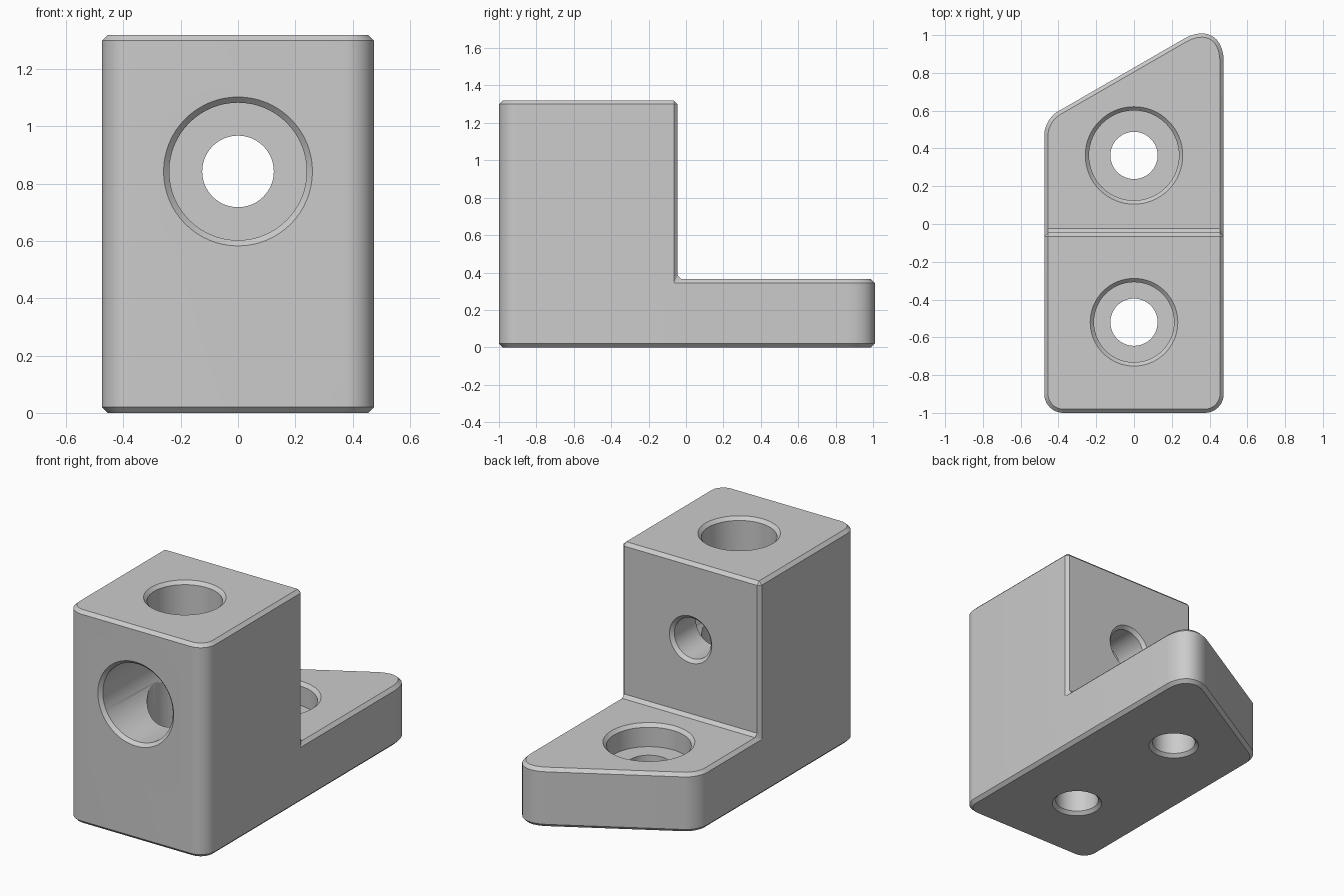
import bpy, bmesh, math
from mathutils import Matrix, Vector

cube = bpy.data.objects.get("Cube")
if cube:
    bpy.data.objects.remove(cube, do_unlink=True)

HALF_W, HEIGHT, PLATE_TOP, STEP_Y = 0.475, 1.32, 0.365, -0.045
CHAMFER, BOLT_R = 0.02, 0.125

grey = bpy.data.materials.new("plain_grey")
grey.use_nodes = True
colour = (0.6, 0.6, 0.6, 1)
grey.diffuse_color = colour
grey.node_tree.nodes["Principled BSDF"].inputs["Base Color"].default_value = colour


def make_object(name, bm):
    bmesh.ops.recalc_face_normals(bm, faces=bm.faces[:])
    mesh = bpy.data.meshes.new(name)
    bm.to_mesh(mesh)
    bm.free()
    mesh.materials.append(grey)
    obj = bpy.data.objects.new(name, mesh)
    bpy.context.collection.objects.link(obj)
    return obj


def subtract(target, cutter):
    cutter.hide_render = True
    cutter.hide_set(True)
    mod = target.modifiers.new(cutter.name, "BOOLEAN")
    mod.operation = "DIFFERENCE"
    mod.solver = "EXACT"
    mod.object = cutter


def bolt_cutter(name, origin, axis, head_r, head_depth, length):
    """Lathe a counterbored bolt hole, chamfered at both mouths."""
    over = 0.05
    profile = [(head_r + CHAMFER + over, -over), (head_r, CHAMFER),
               (head_r, head_depth), (BOLT_R, head_depth),
               (BOLT_R, length - CHAMFER), (BOLT_R + CHAMFER + over, length + over)]
    bm = bmesh.new()
    sides = 64
    rings = []
    for r, h in profile:
        rings.append([bm.verts.new((r * math.cos(math.tau * i / sides),
                                    r * math.sin(math.tau * i / sides), h))
                      for i in range(sides)])
    for low, high in zip(rings, rings[1:]):
        for i in range(sides):
            j = (i + 1) % sides
            bm.faces.new((low[i], low[j], high[j], high[i]))
    bm.faces.new(rings[0])
    bm.faces.new(rings[-1])
    turn = Vector((0, 0, 1)).rotation_difference(Vector(axis)).to_matrix().to_4x4()
    bm.transform(Matrix.Translation(origin) @ turn)
    return make_object(name, bm)


# Bracket body: footprint with a slanted back, extruded and corner-rounded
bm = bmesh.new()
footprint = [(-HALF_W, -1), (HALF_W, -1), (HALF_W, 1.102), (-HALF_W, 0.554)]
base = bm.faces.new([bm.verts.new((x, y, 0)) for x, y in footprint])
top = bmesh.ops.extrude_face_region(bm, geom=[base])["geom"]
bmesh.ops.translate(bm, vec=(0, 0, HEIGHT),
                    verts=[v for v in top if isinstance(v, bmesh.types.BMVert)])
for radius, at_front in ((0.1, True), (0.14, False)):
    uprights = [e for e in bm.edges
                if abs(e.verts[0].co.z - e.verts[1].co.z) > 1
                and (e.verts[0].co.y < -0.85 if at_front else e.verts[0].co.y > 0.5)]
    # convert each radius to the distance along the sides of its own corner
    for e in uprights:
        offset = radius * math.tan(e.calc_face_angle() / 2)
        bmesh.ops.bevel(bm, geom=[e], offset=offset, offset_type="OFFSET",
                        segments=10, profile=0.5, affect="EDGES") if at_front else None
    if not at_front:
        for e, v in [(e, e.verts[0].co.copy()) for e in uprights]:
            live = [k for k in bm.edges if abs(k.verts[0].co.z - k.verts[1].co.z) > 1
                    and (k.verts[0].co.xy - v.xy).length < 0.001]
            offset = radius * math.tan(live[0].calc_face_angle() / 2)
            # the bevel width is measured square to the edge, along each side
            bmesh.ops.bevel(bm, geom=live, offset=offset, offset_type="OFFSET",
                            segments=10, profile=0.5, affect="EDGES")
body = make_object("bracket_body", bm)

# Step cut that leaves the low plate behind the tall block
bm = bmesh.new()
bmesh.ops.create_cube(bm, size=2)
bm.transform(Matrix.Translation((0, STEP_Y + 1, PLATE_TOP + 1)))
bmesh.ops.scale(bm, vec=(1, 1.2, 1), verts=bm.verts[:],
                space=Matrix.Translation((0, -STEP_Y, 0)))
subtract(body, make_object("step_cutter", bm))

# Small chamfer along every sharp edge
bevel = body.modifiers.new("edge_chamfer", "BEVEL")
bevel.width = CHAMFER
bevel.segments = 1
bevel.limit_method = "ANGLE"
bevel.angle_limit = math.radians(40)
bevel.use_clamp_overlap = False

# Counterbored holes: through the block both ways, and through the plate
subtract(body, bolt_cutter("block_vertical_hole", (0, -0.52, HEIGHT), (0, 0, -1),
                           0.212, HEIGHT - 0.225, HEIGHT))
subtract(body, bolt_cutter("block_front_hole", (0, -1, 0.843), (0, 1, 0),
                           0.24, 0.725, 1 + STEP_Y))
subtract(body, bolt_cutter("plate_hole", (0, 0.363, PLATE_TOP), (0, 0, -1),
                           0.238, 0.14, PLATE_TOP))

# Apply the cuts, then smooth only the rounded surfaces
bpy.ops.object.select_all(action="DESELECT")
body.select_set(True)
bpy.context.view_layer.objects.active = body
for mod in list(body.modifiers):
    bpy.ops.object.modifier_apply(modifier=mod.name)
bpy.ops.object.shade_smooth_by_angle(angle=math.radians(30))
for cutter in [o for o in bpy.data.objects if o.name.endswith(("_cutter", "_hole"))]:
    bpy.data.objects.remove(cutter, do_unlink=True)
